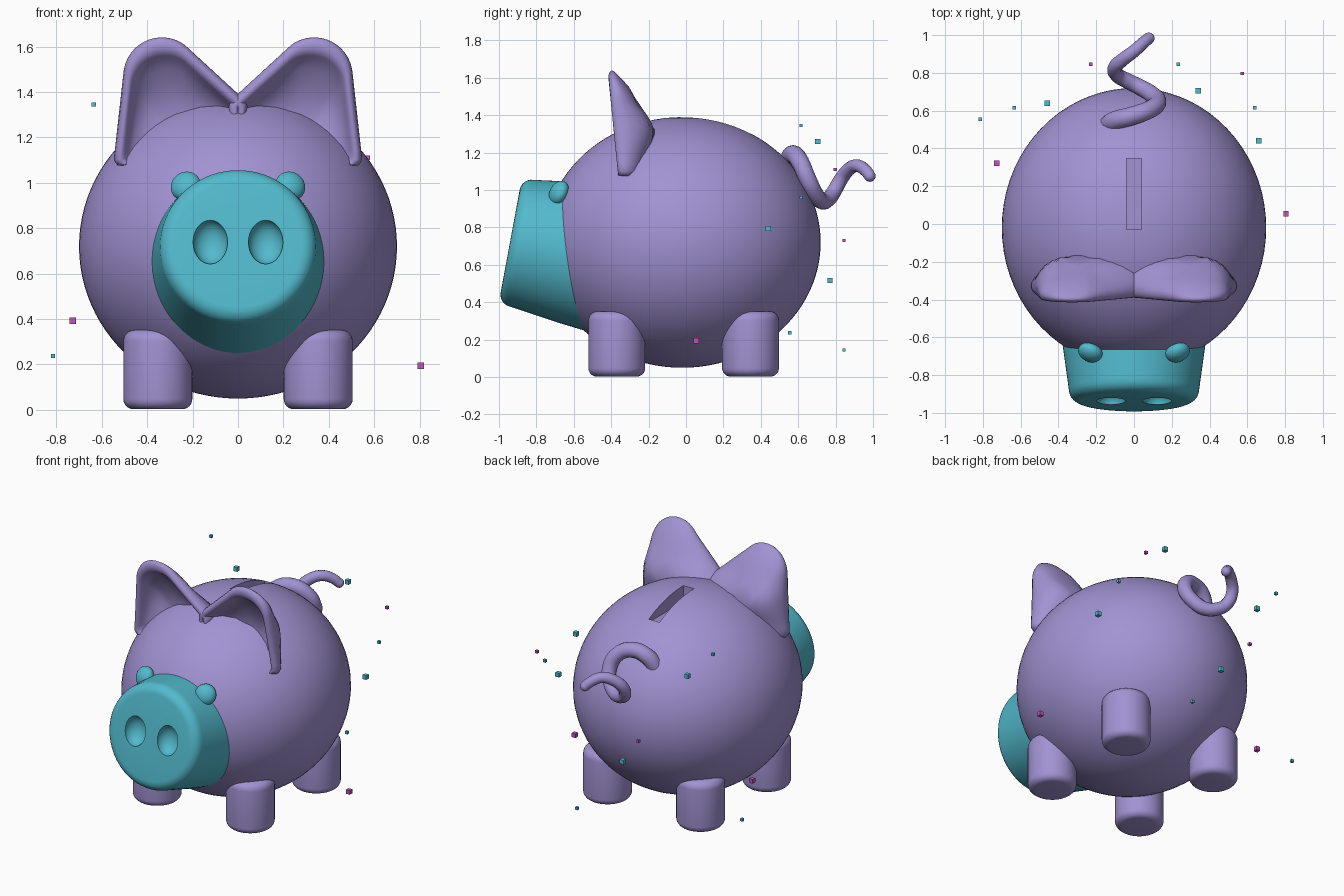
import bpy, bmesh, math
from mathutils import Vector, Matrix

if "Cube" in bpy.data.objects:
    bpy.data.objects.remove(bpy.data.objects["Cube"])


def material(name, rgb):
    m = bpy.data.materials.new(name)
    m.diffuse_color = (*rgb, 1)
    m.use_nodes = True
    m.node_tree.nodes["Principled BSDF"].inputs["Base Color"].default_value = m.diffuse_color
    return m


PURPLE = material("lilac", (0.36, 0.29, 0.65))
TEAL = material("teal", (0.085, 0.49, 0.61))
PINK = material("magenta", (0.55, 0.09, 0.50))


def add_object(name, bm, mat, smooth=40):
    bmesh.ops.recalc_face_normals(bm, faces=bm.faces)
    me = bpy.data.meshes.new(name)
    bm.to_mesh(me)
    bm.free()
    me.materials.append(mat)
    ob = bpy.data.objects.new(name, me)
    bpy.context.collection.objects.link(ob)
    if smooth:
        shade(ob, smooth)
    return ob


def shade(ob, angle):
    bpy.ops.object.select_all(action='DESELECT')
    ob.select_set(True)
    bpy.context.view_layer.objects.active = ob
    bpy.ops.object.shade_smooth_by_angle(angle=math.radians(angle))


def loft(name, rings, mat, smooth=40):
    """Skin closed rings of points and cap both ends."""
    bm = bmesh.new()
    loops = [[bm.verts.new(p) for p in ring] for ring in rings]
    n = len(loops[0])
    for a, b in zip(loops, loops[1:]):
        for i in range(n):
            j = (i + 1) % n
            bm.faces.new((a[i], a[j], b[j], b[i]))
    bm.faces.new(loops[0])
    bm.faces.new(loops[-1])
    return add_object(name, bm, mat, smooth)


def lathe(name, profile, matrix, mat, n=48):
    rings = [[matrix @ Vector((r * math.cos(2 * math.pi * i / n),
                               r * math.sin(2 * math.pi * i / n), z))
              for i in range(n)] for r, z in profile]
    return loft(name, rings, mat)


def ellipsoid(name, centre, radii, mat, rot=Matrix.Identity(4), u=32, v=20):
    bm = bmesh.new()
    bmesh.ops.create_uvsphere(
        bm, u_segments=u, v_segments=v, radius=1,
        matrix=Matrix.Translation(centre) @ rot @ Matrix.Diagonal((*radii, 1)))
    return add_object(name, bm, mat)


def box(name, centre, size, mat):
    bm = bmesh.new()
    bmesh.ops.create_cube(
        bm, size=1, matrix=Matrix.Translation(centre) @ Matrix.Diagonal((*size, 1)))
    return add_object(name, bm, mat, 0)


def carve(ob, cutters, angle=40):
    """Subtract the cutters, then discard them."""
    for c in cutters:
        c.hide_render = True
        mod = ob.modifiers.new("cut", 'BOOLEAN')
        mod.operation = 'DIFFERENCE'
        mod.solver = 'EXACT'
        mod.object = c
    dg = bpy.context.evaluated_depsgraph_get()
    me = bpy.data.meshes.new_from_object(ob.evaluated_get(dg))
    ob.modifiers.clear()
    ob.data = me
    for c in cutters:
        bpy.data.objects.remove(c)
    shade(ob, angle)


def corner(r, z, rad, up):
    """Quarter-round profile corner at the outer radius r and end height z."""
    pts = []
    for i in range(7):
        a = math.pi / 2 * i / 6
        pts.append((r - rad + rad * math.cos(a),
                    z - up * (rad - rad * math.sin(a))))
    return pts if up > 0 else pts[::-1]


# Body with coin slot
body = ellipsoid("body", (0, -0.02, 0.72), (0.70, 0.74, 0.67), PURPLE, u=72, v=48)
carve(body, [box("slot_cutter", (0, 0.158, 1.43), (0.08, 0.375, 0.30), PURPLE)])

# Snout: tapered drum tilted upward, with two hollow nostrils
tilt = Matrix.Rotation(math.radians(90 - 10.5), 4, 'X')
snout_m = Matrix.Translation((0, -0.94, 0.727)) @ tilt
snout = lathe("snout", [(0.40, -0.5), (0.384, -0.35)] + corner(0.345, 0, 0.065, 1),
              snout_m, TEAL, 72)
nostrils = [ellipsoid("nostril_cutter", snout_m @ Vector((s * 0.122, 0.012, 0.0)),
                      (0.076, 0.098, 0.07), TEAL, tilt) for s in (-1, 1)]
carve(snout, nostrils)

# Eyes: buttons lying flat on the body
for s, side in ((-1, "left"), (1, "right")):
    normal = Vector((s * 0.23 / 0.49, -0.65 / 0.55, 0.27 / 0.45))
    ellipsoid("eye_" + side, (s * 0.23, -0.68, 0.985), (0.068, 0.068, 0.046), TEAL,
              normal.to_track_quat('Z', 'Y').to_matrix().to_4x4(), 24, 16)

# Legs
for s, side in ((-1, "left"), (1, "right")):
    for y, end in ((-0.37, "front"), (0.345, "back")):
        lathe(f"{end}_leg_{side}",
              corner(0.152, 0.003, 0.045, -1) + corner(0.152, 0.352, 0.05, 1),
              Matrix.Translation((s * 0.353, y, 0)), PURPLE)


# Ears: domed behind, scooped in front
def ear_thickness(z):
    keys = [(0.9, 0.12), (1.08, 0.14), (1.33, 0.22), (1.5, 0.15), (1.7, 0.07)]
    for (z0, t0), (z1, t1) in zip(keys, keys[1:]):
        if z <= z1:
            f = (z - z0) / (z1 - z0)
            return t0 + (t1 - t0) * f * f * (3 - 2 * f)
    return keys[-1][1]


arc = [(0.335 + 0.17 * math.cos(math.radians(a)), 1.47 + 0.17 * math.sin(math.radians(a)))
       for a in range(6, 134, 8)]
corners = [(0.40, 1.02), (0.495, 1.075), (0.53, 1.075), (0.547, 1.10)] + arc + \
          [(-0.04, 1.355), (-0.04, 1.15)]
outline = []
for p, q in zip(corners, corners[1:] + corners[:1]):
    steps = max(1, round(math.dist(p, q) / 0.04))
    outline += [(p[0] + (q[0] - p[0]) * i / steps, p[1] + (q[1] - p[1]) * i / steps)
                for i in range(steps)]
# (scale towards the ear root, share of the thickness)
ear_rings = [(0.15, 1), (0.35, 1), (0.55, 0.96), (0.7, 0.88), (0.82, 0.77), (0.92, 0.6),
             (0.98, 0.42), (1, 0.27), (0.985, 0.12), (0.95, 0.02), (0.91, 0),
             (0.87, 0.03), (0.84, 0.12), (0.80, 0.28), (0.72, 0.45), (0.55, 0.58),
             (0.3, 0.65), (0.1, 0.67)]
for s, side in ((-1, "left"), (1, "right")):
    rings = []
    for k, depth in ear_rings:
        ring = []
        for x, z in outline:
            x, z = 0.25 + (x - 0.25) * k, 1.15 + (z - 1.15) * k
            y = -0.365 - 0.1 * (z - 1.1) + depth * ear_thickness(z)
            ring.append((s * x, y, z))
        rings.append(ring)
    loft("ear_" + side, rings, PURPLE, 65)

# Curly tail: tapering tube
path = [(-0.14, 0.52, 1.08), (-0.09, 0.55, 1.16), (0, 0.575, 1.19), (0.09, 0.61, 1.15),
        (0.125, 0.65, 1.06), (0.09, 0.69, 0.98), (0.03, 0.725, 0.94), (-0.04, 0.76, 0.95),
        (-0.09, 0.79, 0.99), (-0.1, 0.83, 1.06), (-0.06, 0.87, 1.11), (0, 0.915, 1.13),
        (0.05, 0.96, 1.105), (0.078, 0.983, 1.075)]
curve = bpy.data.curves.new("tail", 'CURVE')
curve.dimensions = '3D'
curve.bevel_depth = 1
curve.bevel_resolution = 5
curve.use_fill_caps = True
spline = curve.splines.new('BEZIER')
spline.bezier_points.add(len(path) - 1)
spline.resolution_u = 6
for i, (bp, p) in enumerate(zip(spline.bezier_points, path)):
    bp.co = p
    bp.handle_left_type = bp.handle_right_type = 'AUTO'
    bp.radius = 0.053 - 0.022 * i / (len(path) - 1)
curve.materials.append(PURPLE)
tail = bpy.data.objects.new("tail", curve)
bpy.context.collection.objects.link(tail)
ellipsoid("tail_tip", path[-1], (0.031, 0.031, 0.031), PURPLE, u=16, v=12)

# Floating confetti cubes: centre and size
SMALL, LARGE = 0.018, 0.028
confetti = {
    TEAL: [(-0.635, 0.615, 1.345, SMALL), (-0.815, 0.555, 0.237, SMALL),
           (0.64, 0.615, 0.96, SMALL), (0.235, 0.845, 0.145, SMALL),
           (-0.46, 0.64, 1.16, LARGE), (0.34, 0.705, 1.26, LARGE),
           (0.66, 0.44, 0.795, LARGE), (-0.06, 0.77, 0.517, LARGE)],
    PINK: [(-0.23, 0.845, 0.73, SMALL), (0.573, 0.797, 1.11, SMALL),
           (-0.727, 0.322, 0.393, LARGE), (0.805, 0.055, 0.194, LARGE)],
}
for mat, cubes in confetti.items():
    for x, y, z, size in cubes:
        box("confetti_cube", (x, y, z), (size, size, size), mat)
